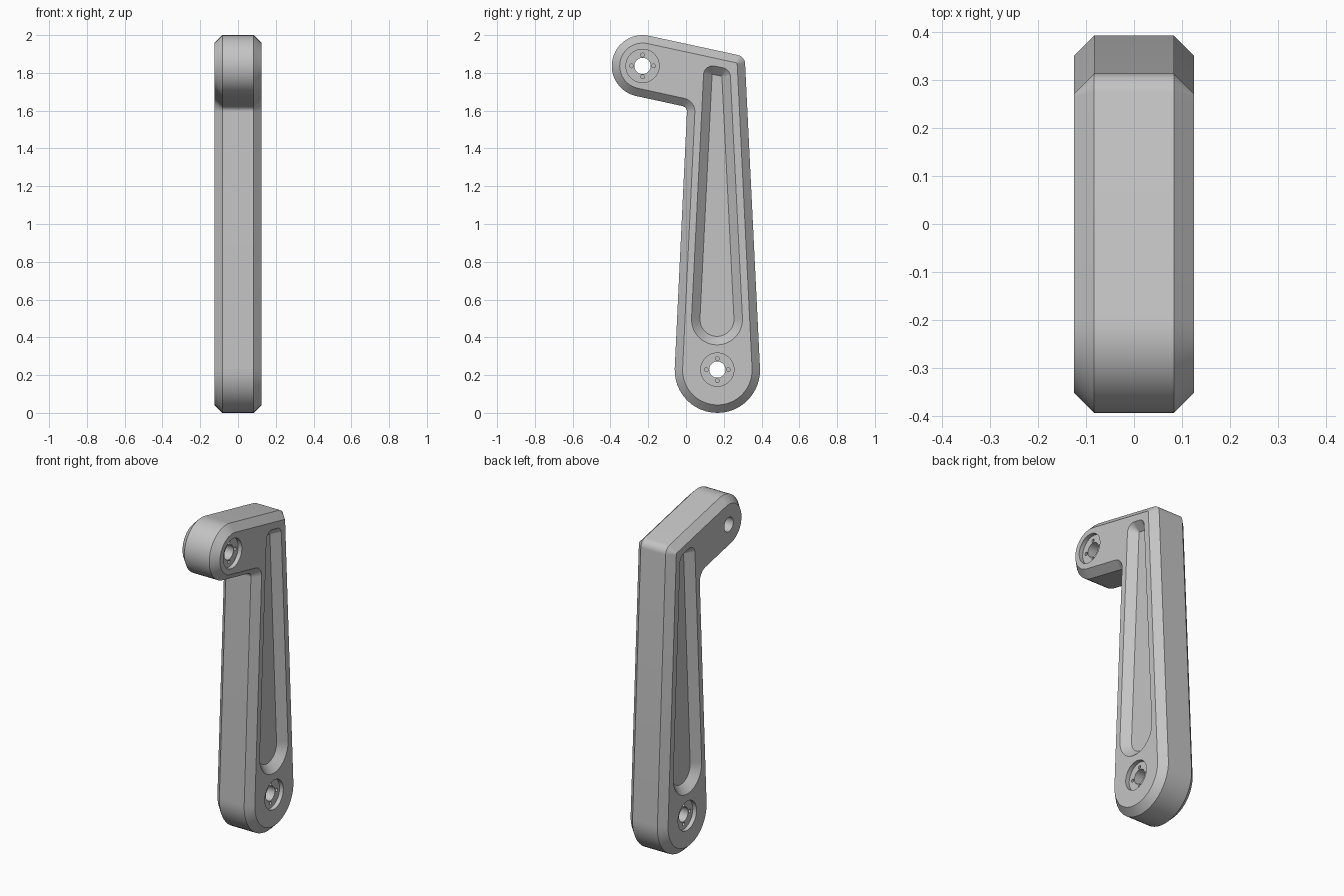
import bpy, bmesh, math
from mathutils import Vector

cube = bpy.data.objects.get("Cube")
if cube:
    bpy.data.objects.remove(cube, do_unlink=True)

HALF = 0.125      # half thickness of the arm
CHAMFER = 0.042   # edge chamfer
POCKET = 0.045    # pocket depth, with 45 degree walls
SEGS = 24

metal = bpy.data.materials.new("light_grey_metal")
metal.use_nodes = True
grey = (0.55, 0.55, 0.55, 1)
metal.diffuse_color = grey
metal.node_tree.nodes["Principled BSDF"].inputs["Base Color"].default_value = grey


def outline(circles, inset=0.0):
    """Counter-clockwise tangent outline around (y, z, radius) circles; negative radius = inner fillet."""
    data = [(Vector((y, z)), r - inset) for y, z, r in circles]
    count = len(data)
    angles = []
    for i, (c, r) in enumerate(data):
        c2, r2 = data[(i + 1) % count]
        step = c2 - c
        u = step.normalized()
        s = (r - r2) / step.length
        n = u * s + Vector((u.y, -u.x)) * math.sqrt(1 - s * s)
        angles.append(math.atan2(n.y, n.x))
    points = []
    for i, (c, r) in enumerate(data):
        start = angles[i - 1]
        sweep = (angles[i] - start) % math.tau
        if r < 0:
            sweep -= math.tau
        for k in range(SEGS + 1):
            a = start + sweep * k / SEGS
            points.append((c.x + r * math.cos(a), c.y + r * math.sin(a)))
    return points


def disc(y, z, r, n=48):
    return [(y + r * math.cos(math.tau * k / n), z + r * math.sin(math.tau * k / n)) for k in range(n)]


def loft(name, rings):
    """Solid skinned through (x, points) rings, capped at both ends."""
    bm = bmesh.new()
    loops = [[bm.verts.new((x, y, z)) for y, z in pts] for x, pts in rings]
    n = len(loops[0])
    for a, b in zip(loops, loops[1:]):
        for i in range(n):
            j = (i + 1) % n
            bm.faces.new((a[i], a[j], b[j], b[i]))
    bm.faces.new(loops[0][::-1])
    bm.faces.new(loops[-1])
    bmesh.ops.recalc_face_normals(bm, faces=bm.faces)
    mesh = bpy.data.meshes.new(name)
    bm.to_mesh(mesh)
    bm.free()
    mesh.materials.append(metal)
    obj = bpy.data.objects.new(name, mesh)
    bpy.context.collection.objects.link(obj)
    return obj


def cut(target, cutter):
    cutter.hide_render = True
    mod = target.modifiers.new("cut", 'BOOLEAN')
    mod.operation = 'DIFFERENCE'
    mod.solver = 'EXACT'
    mod.object = cutter
    bpy.ops.object.select_all(action='DESELECT')
    bpy.context.view_layer.objects.active = target
    target.select_set(True)
    bpy.ops.object.modifier_apply(modifier=mod.name)
    bpy.data.objects.remove(cutter, do_unlink=True)


# Chamfered bent arm: lower boss, outer corner, upper boss, inner corner
arm_shape = [(0.166, 0.226, 0.226), (0.263, 1.846, 0.05),
             (-0.23, 1.837, 0.163), (-0.025, 1.595, -0.03)]
full, small = outline(arm_shape), outline(arm_shape, CHAMFER)
arm = loft("bent_arm", [(-HALF, small), (CHAMFER - HALF, full),
                        (HALF - CHAMFER, full), (HALF, small)])

# Tapered pocket with sloping walls on both sides
pocket_shape = [(0.164, 0.495, 0.135), (0.187, 1.780, 0.048), (0.141, 1.789, 0.048)]
for side in (1, -1):
    cut(arm, loft("pocket_cutter", [(side * (HALF - POCKET), outline(pocket_shape, POCKET)),
                                    (side * (HALF + 0.01), outline(pocket_shape, -0.01))]))

# Pivot holes, with recessed seats and four screw holes each
lower, upper = (0.166, 0.229), (-0.23, 1.837)
for y, z in (lower, upper):
    bore = disc(y, z, 0.043)
    cut(arm, loft("bore_cutter", [(-0.2, bore), (0.2, bore)]))

for (y, z), side in ((lower, 1), (lower, -1), (upper, 1)):
    seat = disc(y, z, 0.088)
    cut(arm, loft("seat_cutter", [(side * (HALF - 0.025), seat), (side * 0.2, seat)]))
    for q in range(4):
        a = q * math.pi / 2
        screw = disc(y + 0.058 * math.cos(a), z + 0.058 * math.sin(a), 0.01, 16)
        cut(arm, loft("screw_cutter", [(side * (HALF - 0.055), screw), (side * 0.2, screw)]))

bpy.ops.object.select_all(action='DESELECT')
bpy.context.view_layer.objects.active = arm
arm.select_set(True)
bpy.ops.object.shade_smooth_by_angle(angle=math.radians(25))
